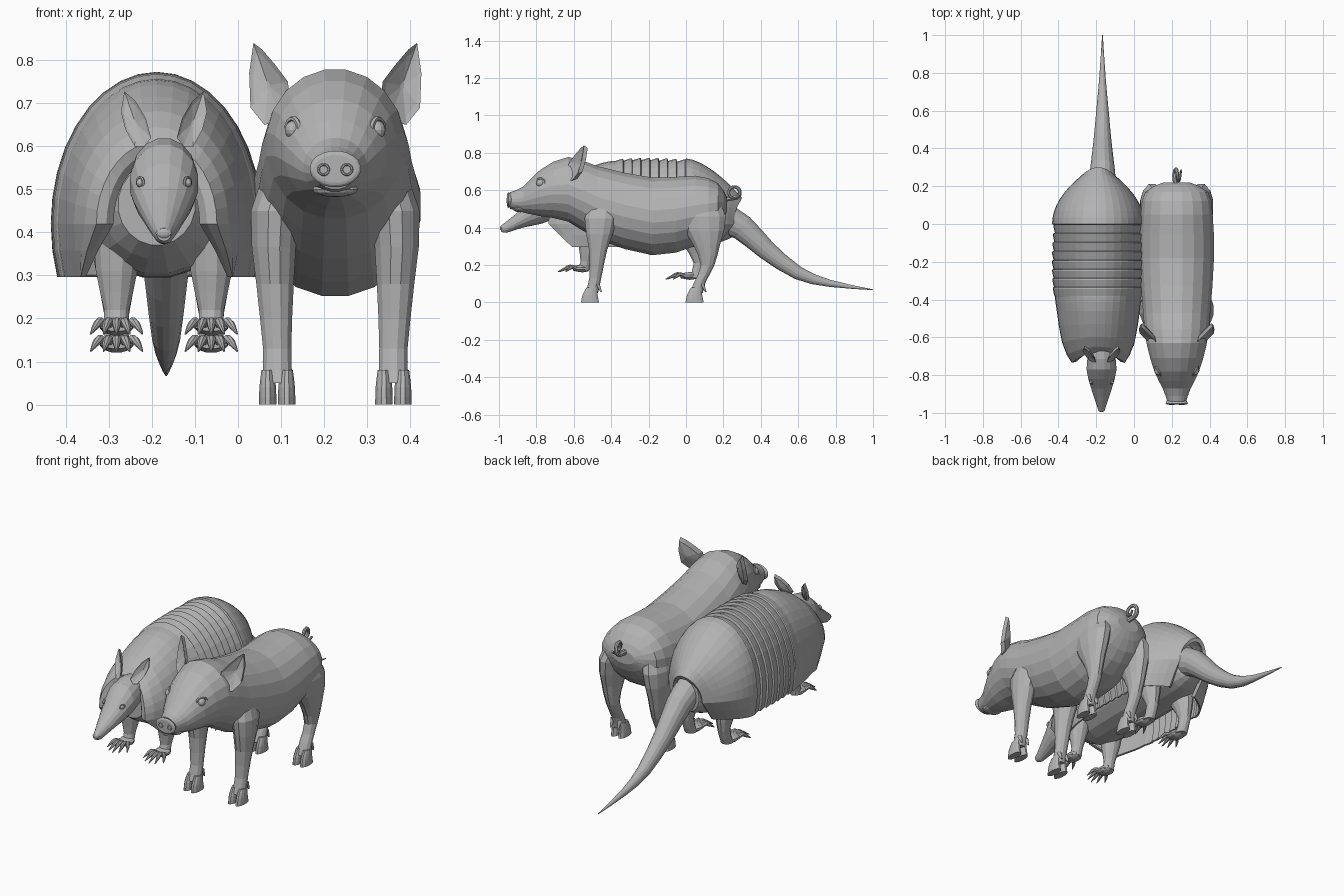
import bpy, bmesh, math
from mathutils import Vector

if "Cube" in bpy.data.objects:
    bpy.data.objects.remove(bpy.data.objects["Cube"])

clay = bpy.data.materials.new("clay_grey")
clay.use_nodes = True
clay.diffuse_color = (0.45, 0.45, 0.45, 1)
clay.node_tree.nodes["Principled BSDF"].inputs["Base Color"].default_value = clay.diffuse_color

PIG_X, ARM_X, SHELL_X = 0.226, -0.172, -0.189
SIDES = {"left": 1, "right": -1}


def refine(rows):
    """Add a smoothly interpolated row between each pair of rows."""
    last = len(rows) - 1
    result = []
    for i in range(last):
        before, start, end, after = rows[max(i - 1, 0)], rows[i], rows[i + 1], rows[min(i + 2, last)]
        middle = [(9 * (b + c) - a - d) / 16 for a, b, c, d in zip(before, start, end, after)]
        result += [start, middle]
    return result + [rows[last]]


def skin(name, rings, closed=True, caps=True):
    """Bridge a list of rings of points into one mesh object."""
    bm = bmesh.new()
    loops = [[bm.verts.new(point) for point in ring] for ring in rings]
    count = len(loops[0])
    for ring, following in zip(loops, loops[1:]):
        for i in range(count if closed else count - 1):
            j = (i + 1) % count
            bm.faces.new((ring[i], ring[j], following[j], following[i]))
    if caps:
        bm.faces.new(loops[0])
        bm.faces.new(loops[-1])
    bmesh.ops.recalc_face_normals(bm, faces=bm.faces)
    mesh = bpy.data.meshes.new(name)
    bm.to_mesh(mesh)
    bm.free()
    obj = bpy.data.objects.new(name, mesh)
    mesh.materials.append(clay)
    bpy.context.collection.objects.link(obj)
    return obj


def loft(name, rows, plane="path", sides=12):
    """Elliptical rings (x, y, z, width radius, other radius), upright, level or along the path."""
    rows = refine(rows)
    points = [Vector(row[:3]) for row in rows]
    across = Vector((1, 0, 0))
    rings = []
    for i, (point, row) in enumerate(zip(points, rows)):
        tangent = points[min(i + 1, len(points) - 1)] - points[max(i - 1, 0)]
        other = {"upright": Vector((0, 0, 1)), "level": Vector((0, 1, 0))}.get(plane)
        other = other or tangent.cross(across).normalized()
        angles = [math.tau * (k + 0.5) / sides for k in range(sides)]
        rings.append([point + across * row[3] * math.cos(angle) + other * row[4] * math.sin(angle)
                      for angle in angles])
    return skin(name, rings)


def torso(name, centre, rows, sides=20):
    """Upright rings given as (y, top, bottom, half width)."""
    rows = [(centre, y, (top + bottom) / 2, width, (top - bottom) / 2) for y, top, bottom, width in rows]
    return loft(name, rows, "upright", sides)


def limb(name, centre, side, rows):
    """Level rings given as (distance from the centre, y, z, width radius, length radius)."""
    rows = [(centre + side * out, y, z, width, length) for out, y, z, width, length in rows]
    return loft(name, rows, "level")


def ear(name, centre, side, outline, y, lean, turn, depth):
    """Cupped leaf: its edge lies on a tilted plane, the cup is pushed backwards."""
    out, low = outline[0]
    edge = [Vector((centre + side * d, y + lean * (z - low) + turn * (d - out), z)) for d, z in outline]
    middle = sum(edge, Vector()) / len(edge)
    layers = ((0.1, 0.6), (0.8, 0.2), (1, 0), (0.85, 0.6), (0.1, 1))
    skin(name, [[middle.lerp(p, size) + Vector((0, depth * push, 0)) for p in edge] for size, push in layers])


def ball(name, location, size):
    bpy.ops.mesh.primitive_uv_sphere_add(segments=14, ring_count=8, location=location)
    obj = bpy.context.object
    obj.name, obj.scale = name, size
    obj.data.materials.append(clay)


def hoop(name, location, turn, radius):
    """Small ring facing forward, turned towards one side."""
    bpy.ops.mesh.primitive_torus_add(location=location, rotation=(math.pi / 2, 0, turn), major_radius=radius,
                                     minor_radius=radius / 4, major_segments=14, minor_segments=6)
    obj = bpy.context.object
    obj.name = name
    obj.data.materials.append(clay)


def eye(name, side, location, radius):
    ball(name + "_eye_" + side, location, (radius * 0.8, radius, radius * 0.9))
    hoop(name + "_eyelid_" + side, location, SIDES[side], radius * 1.1)


def hoof(tag, side, y):
    """Two toes and two dewclaws below one leg."""
    for part, k in (("outer", 1), ("inner", -1)):
        label = "%s_%s_%s" % (tag, side, part)
        out = 0.135 + k * 0.022
        limb("hoof_" + label, PIG_X, SIDES[side], [
            (out, y + .01, .08, .015, .03), (out, y, .04, .02, .042), (out, y, 0, .021, .05)])
        limb("dewclaw_" + label, PIG_X, SIDES[side], [
            (out, y + .04, .1, .012, .012), (out, y + .06, .055, .004, .004)])


def paw(tag, side, y, z):
    """Flat foot with a fan of five claws."""
    x = ARM_X + SIDES[side] * 0.11
    loft("foot_%s_%s" % (tag, side), [(x, y + .035, z, .02, .015), (x, y, z, .04, .022),
                                     (x, y - .05, z, .038, .012)], "upright")
    for k in range(5):
        fan = (k - 2) / 2
        reach = 0.1 - 0.04 * fan * fan
        rows = [(.028, 0, 0, .011), (.038, .35, .01, .011), (.048, .6, 0, .009), (.06, 1, -.018, .002)]
        loft("claw_%s_%s_%d" % (tag, side, k), [
            (x + fan * spread, y - .03 - reach * ahead, z + rise, thick, thick)
            for spread, ahead, rise, thick in rows], sides=8)


# Pig: head and body in one skin, snout disc and lower lip
torso("pig_body", PIG_X, [
    (-.94, .59, .5, .05), (-.87, .62, .48, .075), (-.78, .71, .46, .12), (-.63, .78, .43, .162),
    (-.47, .73, .335, .18), (-.18, .67, .25, .2), (.05, .68, .3, .193), (.17, .64, .39, .168),
    (.22, .56, .49, .07)])
torso("snout_disc", PIG_X, [(-.956, .58, .515, .05), (-.95, .59, .505, .06), (-.93, .58, .515, .05)])
ball("lower_lip", (PIG_X, -.885, .5), (.054, .04, .018))

# Pig: ears, eyes, legs and split hooves
for side, s in SIDES.items():
    ear("pig_ear_" + side, PIG_X, s, [(.105, .7), (.11, .75), (.14, .79), (.17, .825), (.19, .84),
                                      (.2, .77), (.197, .69), (.165, .65), (.125, .66)], -.64, .25, .7, .045)
    eye("pig", side, (PIG_X + s * .098, -.777, .638), .024)
    hoop("nostril_" + side, (PIG_X + s * .027, -.956, .546), 0, .012)
    limb("pig_front_leg_" + side, PIG_X, s, [
        (.1, -.44, .58, .045, .05), (.14, -.455, .45, .058, .09), (.14, -.47, .28, .045, .05),
        (.135, -.485, .13, .034, .033), (.135, -.505, .05, .037, .036)])
    limb("pig_hind_leg_" + side, PIG_X, s, [
        (.09, .08, .6, .05, .07), (.13, .087, .46, .065, .13), (.14, .11, .31, .046, .075),
        (.137, .115, .2, .033, .038), (.135, .075, .11, .033, .032), (.135, .055, .05, .037, .036)])
    hoof("front", side, -.513)
    hoof("hind", side, .046)

# Pig: curled tail
curl = [(PIG_X, .19, .55, .016, .016)]
for k in range(13):
    angle, radius = math.radians(36 * k - 100), .013 - .0006 * k
    curl.append((PIG_X + .003 * (k - 4), .258 + .03 * math.cos(angle), .588 + .03 * math.sin(angle), radius, radius))
loft("pig_tail", curl, sides=8)

# Armadillo: shell of arches, with overlapping bands in the middle
BASE, WRAP, STEPS = 0.42, math.radians(20), 22


def arch(y, top, width, skew=0, flare=0):
    """Half-open ring; skew pulls the lower edge inwards, flare spreads it."""
    points = []
    for k in range(STEPS + 1):
        angle = (math.pi + 2 * WRAP) * k / STEPS - WRAP
        side, height = math.cos(angle), math.sin(angle)
        low = max(0, -height)
        rise = (top - BASE) * height if height > 0 else -0.36 * low
        slide = 0.35 * skew * low - 0.055 * abs(skew) * side * side
        points.append(Vector((SHELL_X + (width + flare * low) * side, y + slide, BASE + rise)))
    return points


arches = [arch(*row) for row in refine([
    (-.655, .57, .1, 1, .22), (-.68, .61, .14, 1, .14), (-.6, .682, .192, .5, 0),
    (-.46, .743, .22, 0, 0), (-.385, .757, .23, 0, 0)])]
BANDS, PITCH = 8, .0475
for band in range(BANDS):
    y, grow = band * PITCH - .38, .008 * math.sin(math.pi * (band + 1) / BANDS)
    arches += [arch(y, .753 + grow, .23 + grow), arch(y + .037, .765 + grow, .238 + grow),
               arch(y + .043, .764 + grow, .237 + grow)]
for k in range(9):
    t = k / 8
    arches.append(arch(.3 * t, .77 - .21 * t ** 1.6, .245 - .155 * t * t, -.8 * t))
arches.append(arch(.29, .54, .075, -.8))
shell = skin("armadillo_shell", arches, closed=False, caps=False)
thick = shell.modifiers.new("thickness", "SOLIDIFY")
thick.thickness = .01
thick.offset = -1

# Armadillo: inner body, head, nose and tapering tail
torso("armadillo_body", SHELL_X, [
    (-.66, .56, .37, .09), (-.55, .65, .303, .175), (-.4, .7, .295, .2), (-.1, .715, .293, .21),
    (.06, .68, .3, .195), (.17, .6, .315, .14), (.25, .52, .35, .065)])
torso("armadillo_head", ARM_X, [
    (-.99, .41, .38, .016), (-.96, .434, .372, .026), (-.87, .508, .4, .056), (-.77, .605, .42, .081),
    (-.66, .62, .46, .07), (-.58, .6, .45, .08)], 16)
ball("armadillo_nose", (ARM_X, -.983, .398), (.02, .012, .014))
path = [(.16, .47), (.3, .4), (.43, .28), (.6, .157), (.77, .102), (1, .068)]
loft("armadillo_tail", [(-.167, y, z, .08 - .0156 * k, .088 - .0172 * k) for k, (y, z) in enumerate(path)], sides=16)

# Armadillo: ears, eyes, legs and clawed feet
for side, s in SIDES.items():
    ear("armadillo_ear_" + side, ARM_X, s, [(.03, .62), (.042, .665), (.066, .705), (.092, .728), (.1, .68),
                                            (.09, .64), (.068, .6), (.045, .6)], -.73, .4, .5, .03)
    eye("armadillo", side, (ARM_X + s * .055, -.835, .515), .012)
    limb("armadillo_front_leg_" + side, ARM_X, s, [
        (.11, -.51, .43, .055, .075), (.11, -.525, .31, .05, .052), (.11, -.535, .22, .03, .03),
        (.11, -.55, .172, .032, .033)])
    limb("armadillo_hind_leg_" + side, ARM_X, s, [
        (.11, .02, .44, .07, .11), (.11, .05, .32, .052, .075), (.11, .075, .21, .03, .035),
        (.11, .045, .13, .031, .034)])
    paw("front", side, -.555, .182)
    paw("hind", side, .02, .142)
